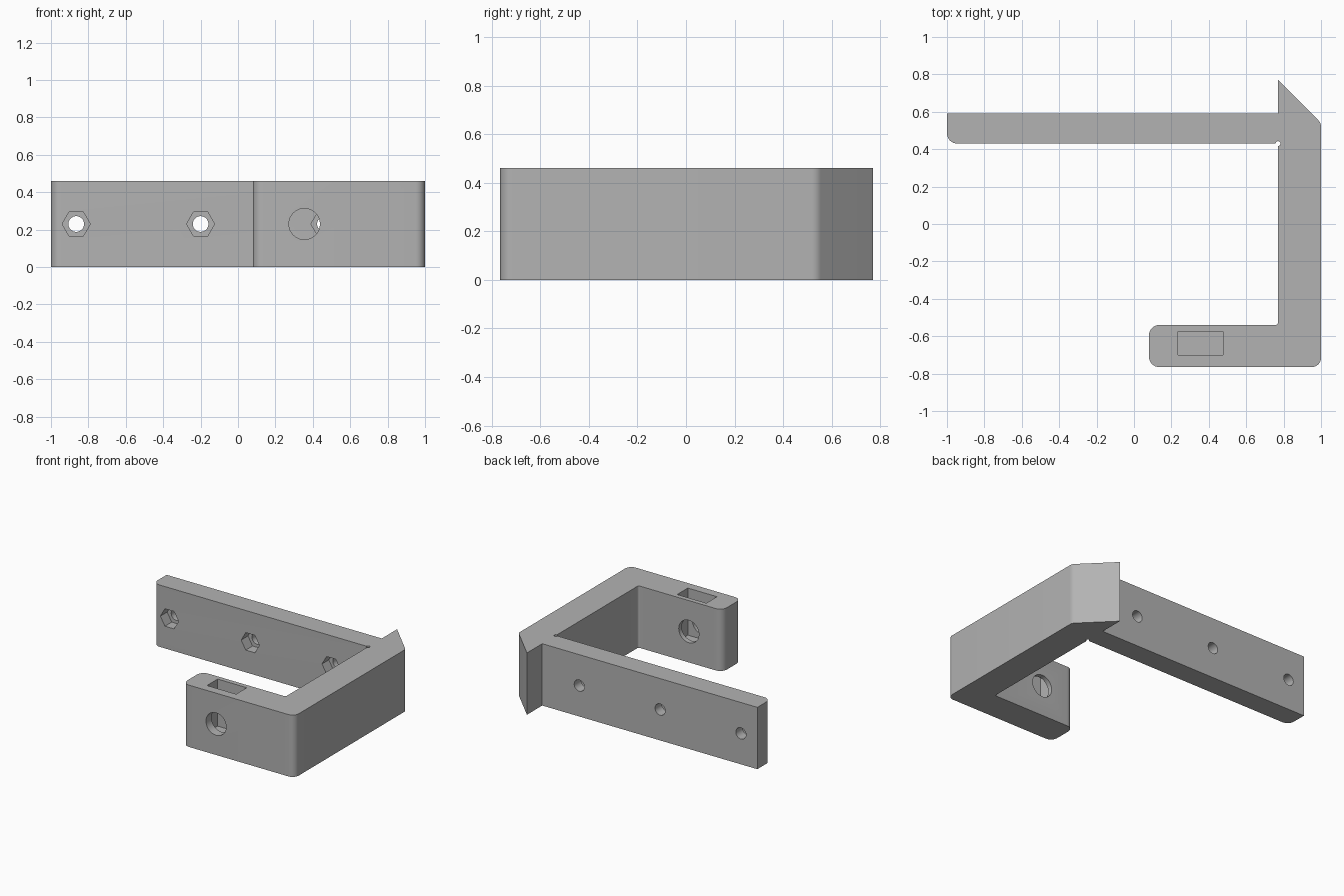
import bpy, bmesh, math
from mathutils import Vector

cube = bpy.data.objects.get("Cube")
if cube:
    bpy.data.objects.remove(cube, do_unlink=True)

HEIGHT = 0.46
MID = HEIGHT / 2

grey = bpy.data.materials.new("plain grey")
grey.use_nodes = True
colour = (0.45, 0.45, 0.45, 1)
grey.diffuse_color = colour
grey.node_tree.nodes["Principled BSDF"].inputs["Base Color"].default_value = colour


def rounded(corners, steps=8):
    """Outline from (x, y, radius) corners, each filleted by its radius."""
    points = []
    for i, (x, y, r) in enumerate(corners):
        p = Vector((x, y))
        if r == 0:
            points.append(p)
            continue
        a = (Vector(corners[i - 1][:2]) - p).normalized()
        b = (Vector(corners[(i + 1) % len(corners)][:2]) - p).normalized()
        half = a.angle(b) / 2
        centre = p + (a + b).normalized() * r / math.sin(half)
        start = p + a * r / math.tan(half) - centre
        end = p + b * r / math.tan(half) - centre
        sweep = math.atan2(start.cross(end), start.dot(end))
        for k in range(steps + 1):
            t = sweep * k / steps
            points.append(centre + Vector((
                start.x * math.cos(t) - start.y * math.sin(t),
                start.x * math.sin(t) + start.y * math.cos(t))))
    return points


def prism(name, points, low, high):
    """Upright solid over an outline."""
    bm = bmesh.new()
    base = bm.faces.new([bm.verts.new((p.x, p.y, low)) for p in points])
    top = bmesh.ops.extrude_face_region(bm, geom=[base])["geom"]
    bmesh.ops.translate(bm, vec=(0, 0, high - low),
                        verts=[v for v in top if isinstance(v, bmesh.types.BMVert)])
    bmesh.ops.recalc_face_normals(bm, faces=bm.faces)
    mesh = bpy.data.meshes.new(name)
    bm.to_mesh(mesh)
    bm.free()
    obj = bpy.data.objects.new(name, mesh)
    bpy.context.collection.objects.link(obj)
    mesh.materials.append(grey)
    return obj


def bore(name, x, y0, y1, radius, sides):
    """Round or hexagonal cutter running front to back at mid height."""
    bpy.ops.mesh.primitive_cylinder_add(
        vertices=sides, radius=radius, depth=y1 - y0,
        location=(x, (y0 + y1) / 2, MID), rotation=(math.pi / 2, 0, 0))
    obj = bpy.context.object
    obj.name = name
    # Put a vertex on the x axis
    for v in obj.data.vertices:
        v.co.x, v.co.y = v.co.y, -v.co.x
    obj.data.materials.append(grey)
    return obj


# Hook-shaped bracket: back plate, pointed rear corner, side wall, front lip
bracket = prism("bracket", rounded([
    (-1, 0.43, 0.055), (0.77, 0.43, 0), (0.77, -0.54, 0.015),
    (0.08, -0.54, 0.055), (0.08, -0.765, 0.055), (1, -0.765, 0.05),
    (1, 0.54, 0.05), (0.77, 0.77, 0), (0.77, 0.59, 0), (-1, 0.59, 0)]), 0, HEIGHT)

# Screw holes with hexagonal nut recesses in the back plate
cutters = []
for x in (-0.865, -0.2, 0.465):
    cutters.append(bore("screw_hole", x, 0.4, 0.65, 0.042, 32))
    cutters.append(bore("nut_recess", x, 0.4, 0.51, 0.075, 6))

# Front lip: through hole and blind slot open at the top
cutters.append(bore("lip_hole", 0.355, -0.85, -0.45, 0.083, 48))
cutters.append(prism("lip_slot", rounded([
    (0.235, -0.7, 0), (0.475, -0.7, 0), (0.475, -0.575, 0), (0.235, -0.575, 0)]),
    0.11, HEIGHT + 0.1))

# Small relief groove in the inner rear corner
cutters.append(prism("corner_relief", [
    Vector((0.77 + 0.013 * math.cos(a), 0.43 + 0.013 * math.sin(a)))
    for a in (math.tau * k / 16 for k in range(16))], -0.1, HEIGHT + 0.1))

for cutter in cutters:
    cutter.hide_render = True
    mod = bracket.modifiers.new(cutter.name, 'BOOLEAN')
    mod.operation = 'DIFFERENCE'
    mod.solver = 'EXACT'
    mod.object = cutter

# Bake the cuts and discard the cutters
bpy.context.view_layer.update()
graph = bpy.context.evaluated_depsgraph_get()
bracket_mesh = bpy.data.meshes.new_from_object(bracket.evaluated_get(graph))
bracket.modifiers.clear()
bracket.data = bracket_mesh
bracket_mesh.name = "bracket"
for cutter in cutters:
    bpy.data.objects.remove(cutter, do_unlink=True)

# Smooth fillets and bores, crisp edges
bpy.ops.object.select_all(action='DESELECT')
bracket.select_set(True)
bpy.context.view_layer.objects.active = bracket
bpy.ops.object.shade_smooth_by_angle(angle=math.radians(25))
